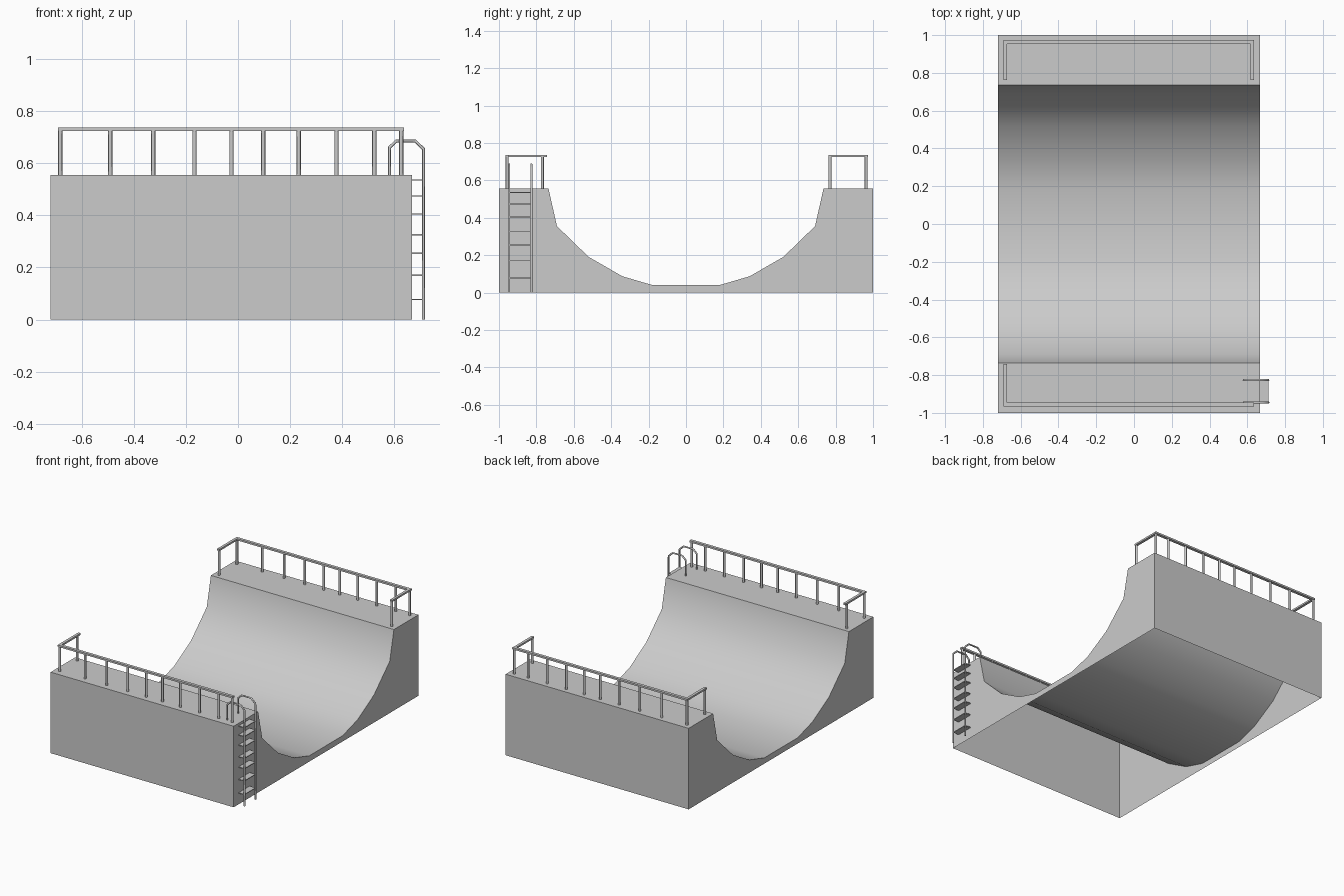
import bpy, bmesh, math
from mathutils import Vector

cube = bpy.data.objects.get("Cube")
if cube:
    bpy.data.objects.remove(cube)

grey = bpy.data.materials.new("plain grey")
grey.use_nodes = True
GREY = (0.6, 0.6, 0.6, 1)
grey.diffuse_color = GREY
grey.node_tree.nodes["Principled BSDF"].inputs["Base Color"].default_value = GREY

LEFT, RIGHT, DECK, RAIL = -0.72, 0.667, 0.555, 0.73


def add_object(name, bm, smooth=None):
    mesh = bpy.data.meshes.new(name)
    bm.to_mesh(mesh)
    bm.free()
    mesh.materials.append(grey)
    ob = bpy.data.objects.new(name, mesh)
    bpy.context.collection.objects.link(ob)
    if smooth:
        bpy.ops.object.select_all(action='DESELECT')
        ob.select_set(True)
        bpy.context.view_layer.objects.active = ob
        bpy.ops.object.shade_smooth_by_angle(angle=math.radians(smooth))
    return ob


def box(bm, lo, hi):
    lo, hi = Vector(lo), Vector(hi)
    new = bmesh.ops.create_cube(bm, size=1)["verts"]
    bmesh.ops.scale(bm, vec=hi - lo, verts=new)
    bmesh.ops.translate(bm, vec=(lo + hi) / 2, verts=new)


def post(bm, x, y):
    new = bmesh.ops.create_cone(bm, cap_ends=True, segments=8, radius1=0.008,
                                radius2=0.008, depth=RAIL - DECK)["verts"]
    bmesh.ops.translate(bm, vec=(x, y, (RAIL + DECK) / 2), verts=new)


# Ramp shell: mirrored half profile swept sideways, open underneath
half = [(1, 0), (1, DECK), (0.735, DECK), (0.69, 0.355),
        (0.52, 0.19), (0.34, 0.087), (0.18, 0.04)]
profile = half + [(-y, z) for y, z in reversed(half)]
bm = bmesh.new()
sides = [[bm.verts.new((x, y, z)) for y, z in profile] for x in (LEFT, RIGHT)]
for side in sides:
    bm.faces.new(side)
for i in range(len(profile) - 1):
    bm.faces.new((sides[0][i], sides[0][i + 1], sides[1][i + 1], sides[1][i]))
bmesh.ops.recalc_face_normals(bm, faces=bm.faces)
# Underside is open, so make sure the deck faces up
bm.faces.ensure_lookup_table()
if any(f.normal.z < -0.5 for f in bm.faces):
    bmesh.ops.reverse_faces(bm, faces=bm.faces)
add_object("ramp", bm, 40)

# Guard rails: a long back bar with posts, and short returns at the ends
POSTS = [-0.682, -0.49, -0.325, -0.167, -0.025, 0.097, 0.233, 0.378, 0.523, 0.626]
for name, s, y, end, post_y, returns in (
        ("front_railing", -1, 0.956, 0.742, 0.768, POSTS[:1]),
        ("back_railing", 1, 0.963, 0.762, 0.77, [POSTS[0], POSTS[-1]])):
    bm = bmesh.new()
    box(bm, (-0.69, s * y - 0.01, RAIL - 0.006), (0.636, s * y + 0.01, RAIL + 0.006))
    for x in POSTS:
        post(bm, x, s * y)
    for x in returns:
        ys = sorted((s * end, s * (y - 0.01)))
        box(bm, (x - 0.009, ys[0], RAIL - 0.006), (x + 0.009, ys[1], RAIL + 0.006))
        post(bm, x, s * post_y)
    add_object(name, bm, 50)

# Ladder side rails: tubes that arch over onto the deck
path = [(0.711, 0), (0.711, 0.655), (0.68, 0.685), (0.607, 0.685),
        (0.581, 0.66), (0.581, DECK)]
SIDE_Y = (-0.945, -0.827)
for name, y in zip(("ladder_front_rail", "ladder_back_rail"), SIDE_Y):
    curve = bpy.data.curves.new(name, 'CURVE')
    curve.dimensions = '3D'
    curve.bevel_depth = 0.006
    curve.bevel_resolution = 1
    curve.use_fill_caps = True
    spline = curve.splines.new('POLY')
    spline.points.add(len(path) - 1)
    for p, (x, z) in zip(spline.points, path):
        p.co = (x, y, z, 1)
    curve.materials.append(grey)
    bpy.context.collection.objects.link(bpy.data.objects.new(name, curve))

# Ladder rungs: thin flat treads
bm = bmesh.new()
for z in (0.077, 0.17, 0.254, 0.325, 0.405, 0.474, 0.535):
    box(bm, (RIGHT, SIDE_Y[0], z - 0.0025), (0.711, SIDE_Y[1], z + 0.0025))
add_object("ladder_rungs", bm)
